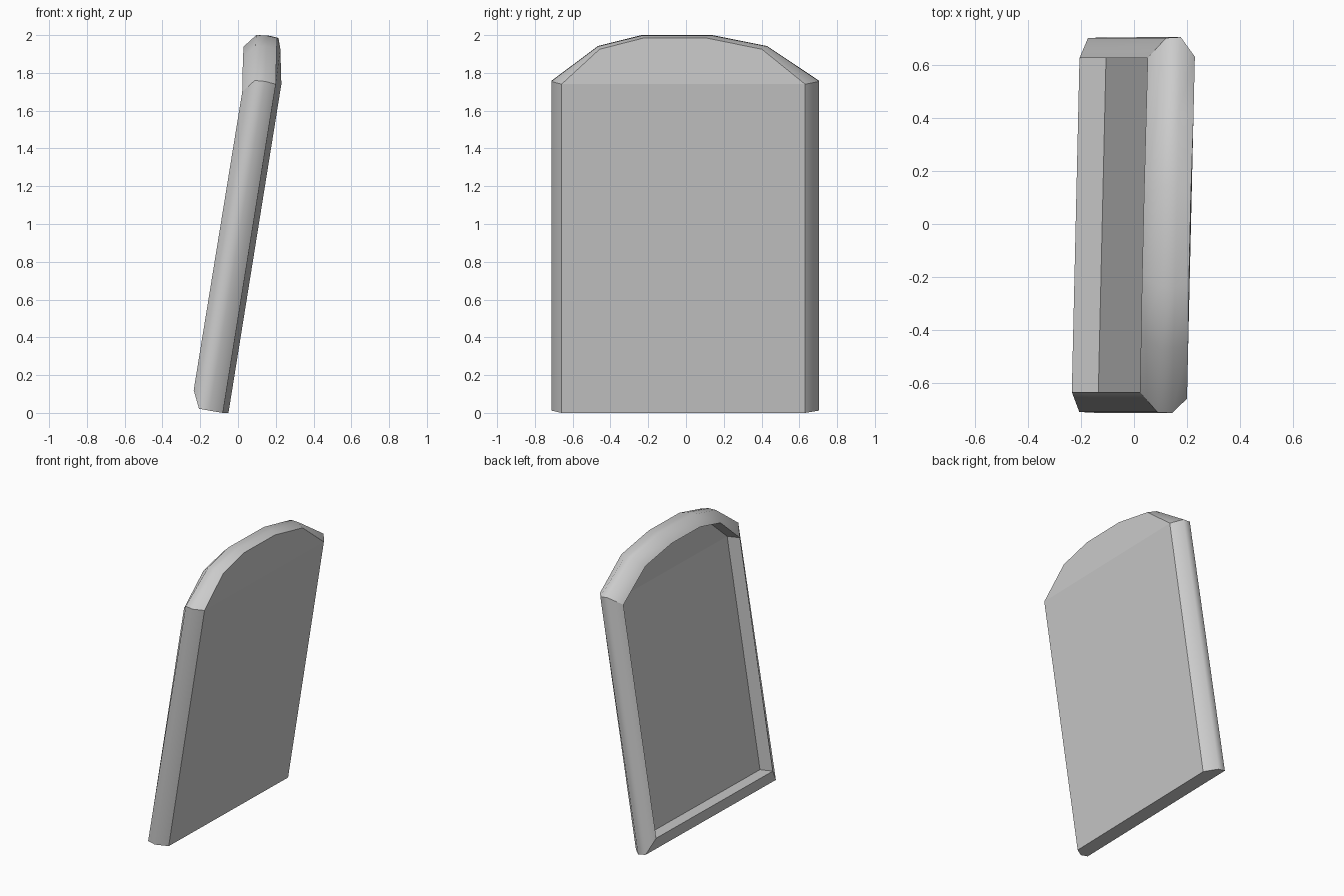
import bpy, bmesh

if "Cube" in bpy.data.objects:
    bpy.data.objects.remove(bpy.data.objects["Cube"])

# Half stations (bottom corner, shoulder, arch, crown); each is a rim profile of (x, y, z):
# front edge, outer front, outer back, back ridge
half = [
    [(-0.065, 0.645, 0.000), (-0.135, 0.708, 0.012), (-0.190, 0.705, 0.022), (-0.220, 0.630, 0.120)],
    [(0.215, 0.645, 1.740), (0.160, 0.709, 1.755), (0.105, 0.706, 1.760), (0.037, 0.630, 1.700)],
    [(0.215, 0.430, 1.925), (0.160, 0.448, 1.940), (0.104, 0.448, 1.942), (0.036, 0.405, 1.885)],
    [(0.212, 0.165, 1.985), (0.160, 0.188, 1.997), (0.102, 0.188, 2.000), (0.035, 0.155, 1.940)],
]
shift = [-0.004, -0.004, -0.018, -0.048]   # slight sideways lean of the arch
YAW = 0.023

# Recess floor point sits behind each ridge point
for s in half:
    x, y, z = s[3]
    s.append((x + 0.10, y, z - 0.016))

# Mirror the half into a full closed loop of stations
loop = [(s, 1, d) for s, d in zip(half, shift)]
loop += [(s, -1, d) for s, d in reversed(list(zip(half, shift)))]

bm = bmesh.new()
rings = []
for s, sign, d in loop:
    ring = []
    for k, (x, y, z) in enumerate(s):
        yy = sign * y + (d - 0.01 if k == 0 else d)
        ring.append(bm.verts.new((x + yy * YAW, yy, z)))
    rings.append(ring)

n = len(rings)
# Rounded rim and recess wall
for i in range(n):
    a, b = rings[i], rings[(i + 1) % n]
    for k in range(4):
        f = bm.faces.new((a[k], b[k], b[k + 1], a[k + 1]))
        f.smooth = k < 3 and i != n - 1

# Front panel and recess floor, each split at the shoulders where the slab bends
for k in (0, 4):
    col = [r[k] for r in rings]
    bm.faces.new((col[0], col[1], col[6], col[7]))
    bm.faces.new(col[1:7])

# Sharp edges: front edge, ridge, recess, shoulder seams, base
for k in (0, 3, 4):
    for i in range(n):
        bm.edges.get((rings[i][k], rings[(i + 1) % n][k])).smooth = False
for i in (0, 1, n - 2, n - 1):
    for k in range(4):
        bm.edges.get((rings[i][k], rings[i][k + 1])).smooth = False

bmesh.ops.recalc_face_normals(bm, faces=bm.faces)
mesh = bpy.data.meshes.new("leaning_panel")
bm.to_mesh(mesh)
bm.free()
obj = bpy.data.objects.new("leaning_panel", mesh)
bpy.context.collection.objects.link(obj)
